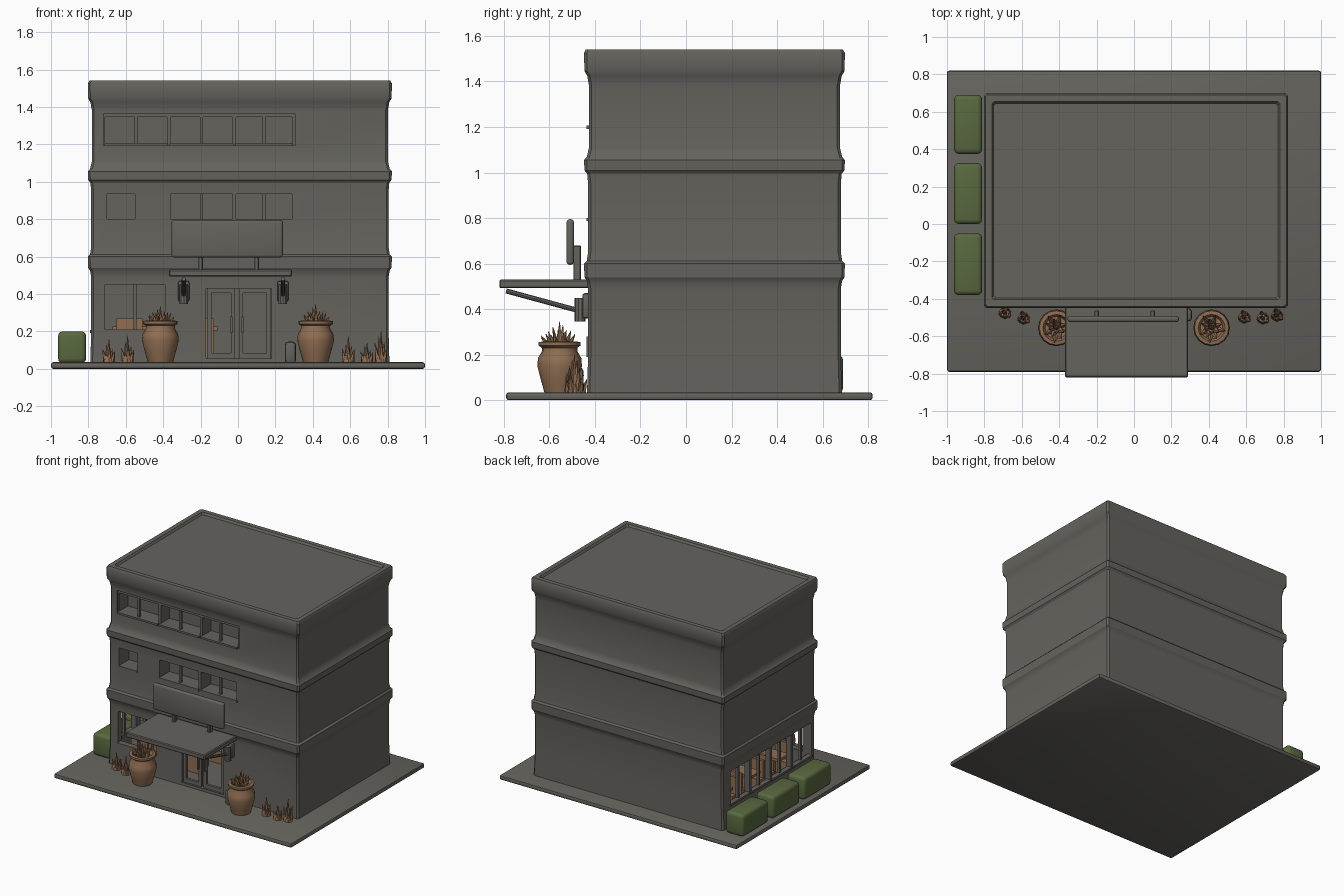
import bpy, bmesh, math, random
from mathutils import Vector, Matrix

if "Cube" in bpy.data.objects:
    bpy.data.objects.remove(bpy.data.objects["Cube"])

random.seed(4)

def material(name, rgb):
    m = bpy.data.materials.new(name)
    m.diffuse_color = (*rgb, 1)
    m.use_nodes = True
    m.node_tree.nodes["Principled BSDF"].inputs["Base Color"].default_value = m.diffuse_color
    return m

GREY = material("weathered_grey", (0.13, 0.125, 0.11))
BROWN = material("terracotta_brown", (0.28, 0.155, 0.085))
GREEN = material("hedge_green", (0.10, 0.14, 0.05))

def finish(name, bm, mat, smooth=True):
    bmesh.ops.recalc_face_normals(bm, faces=bm.faces)
    me = bpy.data.meshes.new(name)
    bm.to_mesh(me)
    bm.free()
    ob = bpy.data.objects.new(name, me)
    bpy.context.collection.objects.link(ob)
    me.materials.append(mat)
    if smooth:
        bpy.ops.object.select_all(action='DESELECT')
        ob.select_set(True)
        bpy.context.view_layer.objects.active = ob
        bpy.ops.object.shade_smooth_by_angle(angle=math.radians(35))
    return ob

def add_box(bm, x0, x1, y0, y1, z0, z1):
    mat = Matrix.Translation(((x0 + x1) / 2, (y0 + y1) / 2, (z0 + z1) / 2))
    mat = mat @ Matrix.Diagonal((x1 - x0, y1 - y0, z1 - z0, 1))
    bmesh.ops.create_cube(bm, size=1, matrix=mat)

def box(name, mat, dims, bevel=0.0, segments=2):
    bm = bmesh.new()
    add_box(bm, *dims)
    if bevel:
        bmesh.ops.bevel(bm, geom=bm.edges[:], offset=bevel, segments=segments,
                        profile=0.5, affect='EDGES')
    return finish(name, bm, mat, bevel > 0)

def add_cone(bm, p, q, r1, r2, sides):
    p, q = Vector(p), Vector(q)
    d = q - p
    mat = Matrix.Translation((p + q) / 2) @ d.to_track_quat('Z', 'Y').to_matrix().to_4x4()
    bmesh.ops.create_cone(bm, cap_ends=True, segments=sides, radius1=r1, radius2=r2,
                          depth=d.length, matrix=mat)

def rod(name, mat, p, q, r, sides=8):
    bm = bmesh.new()
    add_cone(bm, p, q, r, r, sides)
    return finish(name, bm, mat)

# pavement slab
box("pavement_slab", GREY, (-1, 1, -0.79, 0.82, 0, 0.035), 0.012)

# building shell: one wall profile (offset, height) swept round the plan
X0, X1, Y0, Y1 = -0.785, 0.805, -0.43, 0.68
profile = [(0.005, 0.02), (0, 0.2), (0, 0.49), (0.006, 0.525), (0.016, 0.54), (0.018, 0.6),
           (0.006, 0.612), (0, 0.65), (0, 0.95), (0.004, 0.995), (0.016, 1.01), (0.018, 1.055),
           (0.006, 1.068), (-0.004, 1.11), (-0.004, 1.38), (0.004, 1.425), (0.016, 1.445),
           (0.018, 1.525), (0.01, 1.54), (-0.025, 1.54), (-0.035, 1.525)]
bm = bmesh.new()
rings = []
for o, z in profile:
    a, b, c, d, r = X0 - o, X1 + o, Y0 - o, Y1 + o, 0.012
    pts = [(a + r, c), (b - r, c), (b, c + r), (b, d - r), (b - r, d), (a + r, d), (a, d - r), (a, c + r)]
    rings.append([bm.verts.new((x, y, z)) for x, y in pts])
for lo, hi in zip(rings, rings[1:]):
    for i in range(8):
        j = (i + 1) % 8
        bm.faces.new((lo[i], lo[j], hi[j], hi[i]))
bm.faces.new(rings[0])
bm.faces.new(rings[-1])
shell = finish("building_shell", bm, GREY, False)

# openings: ground floor room, window recesses, door
groups = [(-0.71, -0.38), (-0.36, -0.03), (-0.01, 0.29)]
mid_groups = [(-0.70, -0.55)] + groups[1:]
side = [(-0.39, -0.165), (-0.14, 0.085), (0.11, 0.335), (0.36, 0.585)]
cuts = [(-0.745, 0.765, -0.39, 0.64, 0.045, 0.5),
        (-0.72, 0.305, -0.6, -0.415, 1.195, 1.365),
        (-0.17, 0.18, -0.6, -0.35, 0.055, 0.43),
        (-0.71, -0.39, -0.6, -0.35, 0.21, 0.45)]
cuts += [(a, b, -0.6, -0.31, 1.205, 1.345) for a, b in groups]
cuts += [(a, b, -0.6, -0.31, 0.8, 0.935) for a, b in mid_groups]
cuts += [(-0.9, -0.7, a, b, 0.2, 0.45) for a, b in side]
for dims in cuts:
    cutter = box("cutter", GREY, dims)
    cutter.hide_render = True
    mod = shell.modifiers.new("cut", 'BOOLEAN')
    mod.operation, mod.solver, mod.object = 'DIFFERENCE', 'EXACT', cutter
    bpy.context.view_layer.objects.active = shell
    bpy.ops.object.modifier_apply(modifier=mod.name)
    bpy.data.objects.remove(cutter)
bpy.ops.object.select_all(action='DESELECT')
shell.select_set(True)
bpy.context.view_layer.objects.active = shell
bpy.ops.object.shade_smooth_by_angle(angle=math.radians(30))

# window mullions and sills
bm = bmesh.new()
for gs, z0, z1 in ((groups, 1.2, 1.35), (mid_groups, 0.795, 0.94), ([(-0.71, -0.39)], 0.205, 0.455)):
    for a, b in gs:
        m = (a + b) / 2
        if b - a > 0.2:
            add_box(bm, m - 0.008, m + 0.008, -0.418, -0.4, z0, z1)
        add_box(bm, a - 0.005, b + 0.005, -0.437, -0.4, z0 - 0.008, z0 + 0.006)
for a, b in side:
    m = (a + b) / 2
    add_box(bm, -0.775, -0.755, m - 0.008, m + 0.008, 0.195, 0.455)
    add_box(bm, -0.792, -0.755, a - 0.005, b + 0.005, 0.19, 0.206)
finish("window_mullions", bm, GREY, False)

# double door frames with handles
for name, a, b, hx in (("left", -0.165, -0.015, -0.035), ("right", 0.005, 0.175, 0.025)):
    bm = bmesh.new()
    for x in (a, b - 0.022):
        add_box(bm, x, x + 0.022, -0.42, -0.4, 0.05, 0.43)
    for z0, z1 in ((0.05, 0.085), (0.405, 0.43)):
        add_box(bm, a, b, -0.42, -0.4, z0, z1)
    add_box(bm, hx - 0.005, hx + 0.005, -0.437, -0.42, 0.19, 0.28)
    finish(name + "_door_frame", bm, GREY, False)

# entrance canopy, struts and wall lamps
canopy = box("entrance_canopy", GREY, (-0.37, 0.29, -0.82, -0.42, 0.492, 0.53), 0.006, 1)
for s, x in (("left", -0.29), ("right", 0.24)):
    rod(s + "_canopy_strut", GREY, (x, -0.79, 0.48), (x, -0.44, 0.385), 0.011)
    box(s + "_strut_bracket", GREY, (x - 0.03, x + 0.03, -0.455, -0.42, 0.36, 0.47), 0.01)
    rod(s + "_wall_lamp", GREY, (x, -0.465, 0.345), (x, -0.465, 0.45), 0.024, 10)

# blank sign board standing on the canopy
box("sign_board", GREY, (-0.355, 0.24, -0.525, -0.492, 0.595, 0.795), 0.014, 3)
for s, x in (("left", -0.2), ("right", 0.1)):
    box(s + "_sign_post", GREY, (x - 0.012, x + 0.012, -0.495, -0.462, 0.525, 0.68), 0.004, 1)

# hedges along the left side
for i, (a, b) in enumerate(((-0.38, -0.05), (0.0, 0.325), (0.375, 0.69))):
    box(f"hedge_{i + 1}", GREEN, (-0.962, -0.812, a, b, 0.03, 0.2), 0.025, 3)

def leaves(bm, x, y, z, count, spread, height, r):
    for i in range(count):
        t = i * 2.4
        k = math.sqrt(i / count)
        h = height * (1 - 0.55 * k) * random.uniform(0.85, 1.0)
        base = (x + 0.45 * spread * k * math.cos(t), y + 0.45 * spread * k * math.sin(t), z)
        tip = (x + spread * k * math.cos(t), y + spread * k * math.sin(t), z + h)
        add_cone(bm, base, tip, r, 0.001, 5)

# big urns with spiky plants
urn = [(0, 0.03), (0.066, 0.03), (0.08, 0.08), (0.098, 0.15), (0.095, 0.185), (0.078, 0.215),
       (0.078, 0.23), (0.092, 0.24), (0.092, 0.255), (0.072, 0.258), (0.06, 0.235), (0, 0.235)]
for s, x in (("left", -0.415), ("right", 0.415)):
    bm = bmesh.new()
    vs = [bm.verts.new((x + r, -0.555, z)) for r, z in urn]
    es = [bm.edges.new(e) for e in zip(vs, vs[1:])]
    bmesh.ops.spin(bm, geom=vs + es, cent=(x, -0.555, 0), axis=(0, 0, 1),
                   angle=2 * math.pi, steps=16)
    bmesh.ops.remove_doubles(bm, verts=bm.verts, dist=0.0005)
    finish(s + "_urn", bm, BROWN)
    bm = bmesh.new()
    leaves(bm, x, -0.555, 0.225, 16, 0.085, 0.125, 0.018)
    finish(s + "_urn_plant", bm, BROWN, False)

# small plants along the front wall
for i, (x, y, h) in enumerate(((-0.69, -0.475, 0.13), (-0.59, -0.505, 0.15), (0.59, -0.5, 0.15),
                               (0.69, -0.505, 0.12), (0.765, -0.49, 0.19))):
    bm = bmesh.new()
    leaves(bm, x, y, 0.03, 7, 0.045, h, 0.018)
    add_cone(bm, (x, y, 0.03), (x, y, 0.07), 0.034, 0.022, 7)
    finish(f"small_plant_{i + 1}", bm, BROWN, False)

# stone beside the door
box("door_stone", GREY, (0.25, 0.31, -0.52, -0.45, 0.03, 0.145), 0.018)

# tables and benches inside the ground floor
for i, (x, y) in enumerate(((-0.58, -0.22), (-0.58, 0.12), (-0.58, 0.45), (-0.2, -0.1))):
    bm = bmesh.new()
    add_box(bm, x - 0.09, x + 0.09, y - 0.06, y + 0.06, 0.205, 0.225)
    add_box(bm, x - 0.015, x + 0.015, y - 0.015, y + 0.015, 0.04, 0.21)
    for k in (-1, 1):
        yb = y + k * 0.11
        add_box(bm, x - 0.07, x + 0.07, yb - 0.03, yb + 0.03, 0.04, 0.14)
        add_box(bm, x - 0.07, x + 0.07, yb + k * 0.02 - 0.01, yb + k * 0.02 + 0.01, 0.13, 0.27)
    finish(f"table_and_benches_{i + 1}", bm, BROWN, False)
